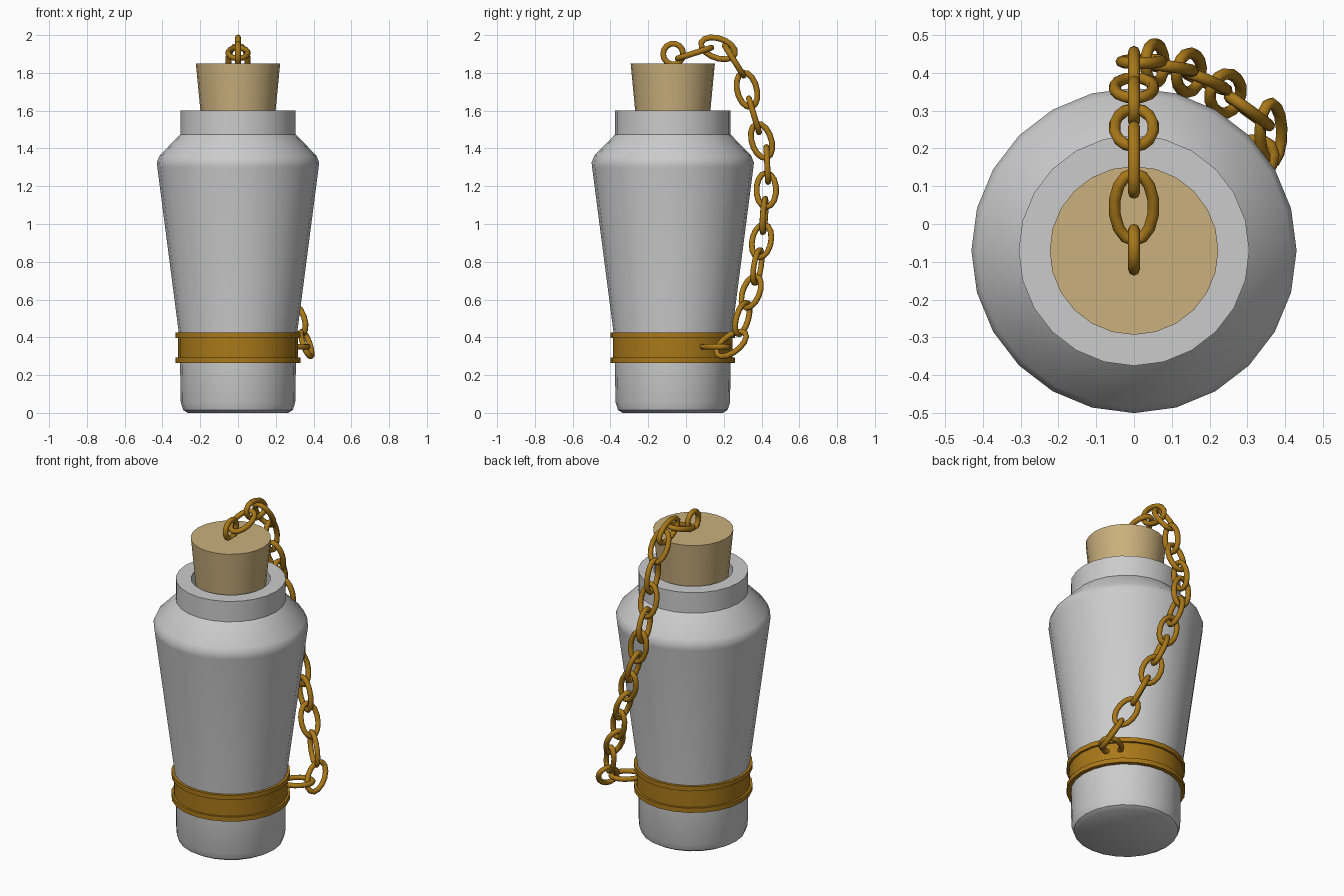
import bpy, bmesh, math
from mathutils import Vector, Matrix

if "Cube" in bpy.data.objects:
    bpy.data.objects.remove(bpy.data.objects["Cube"])

CY = -0.07      # bottle axis sits slightly forward, the chain hangs behind
SIDES = 24


def material(name, rgb):
    m = bpy.data.materials.new(name)
    m.diffuse_color = (*rgb, 1)
    m.use_nodes = True
    m.node_tree.nodes["Principled BSDF"].inputs["Base Color"].default_value = m.diffuse_color
    return m


gold = material("aged_brass", (0.40, 0.19, 0.01))
tan = material("cork", (0.59, 0.435, 0.205))


def finish(name, bm, mat=None, angle=35):
    bmesh.ops.recalc_face_normals(bm, faces=bm.faces)
    me = bpy.data.meshes.new(name)
    bm.to_mesh(me)
    bm.free()
    ob = bpy.data.objects.new(name, me)
    bpy.context.collection.objects.link(ob)
    if mat:
        me.materials.append(mat)
    bpy.ops.object.select_all(action='DESELECT')
    ob.select_set(True)
    bpy.context.view_layer.objects.active = ob
    bpy.ops.object.shade_smooth_by_angle(angle=math.radians(angle))
    return ob


def lathe(name, profile, mat=None, closed=False, angle=35):
    """Revolve (radius, z) points; cap both ends, or join them if closed."""
    bm = bmesh.new()
    rings = []
    for r, z in profile:
        rings.append([bm.verts.new((r * math.cos(math.tau * i / SIDES),
                                    CY + r * math.sin(math.tau * i / SIDES), z))
                      for i in range(SIDES)])
    pairs = list(zip(rings, rings[1:]))
    if closed:
        pairs.append((rings[-1], rings[0]))
    for a, b in pairs:
        for i in range(SIDES):
            j = (i + 1) % SIDES
            bm.faces.new((a[i], a[j], b[j], b[i]))
    if not closed:
        bm.faces.new(rings[0])
        bm.faces.new(rings[-1])
    return finish(name, bm, mat, angle)


def link(name, center, axis, normal, half_len=0.094, half_wid=0.052, wire=0.0155):
    """Oval ring, long along axis, lying in the plane square to normal."""
    u = Vector(axis).normalized()
    n = Vector(normal)
    n = (n - u * n.dot(u)).normalized()
    v = n.cross(u)
    bm = bmesh.new()
    seg, sub = 14, 8
    grid = []
    for i in range(seg):
        t = math.tau * i / seg
        c, s = math.cos(t), math.sin(t)
        mid = u * (half_len * c) + v * (half_wid * s)
        out = (u * (c / half_len) + v * (s / half_wid)).normalized()
        grid.append([bm.verts.new(Vector(center) + mid
                     + out * (wire * math.cos(math.tau * k / sub))
                     + n * (wire * math.sin(math.tau * k / sub))) for k in range(sub)])
    for i in range(seg):
        a, b = grid[i], grid[(i + 1) % seg]
        for k in range(sub):
            m = (k + 1) % sub
            bm.faces.new((a[k], b[k], b[m], a[m]))
    return finish(name, bm, gold, 60)


# Bottle body with rounded foot, shoulder, neck and a recessed mouth
lathe("bottle", [(0.265, 0.0), (0.29, 0.015), (0.303, 0.055), (0.307, 0.27), (0.313, 0.42),
                 (0.427, 1.30), (0.43, 1.325), (0.415, 1.362), (0.305, 1.475),
                 (0.305, 1.60), (0.22, 1.60), (0.22, 1.40)], angle=38)

# Tapered cork stopper
lathe("cork_stopper", [(0.18, 1.40), (0.223, 1.85)], tan)

# Metal band with two raised rims
lathe("band", [(0.29, 0.265), (0.33, 0.265), (0.33, 0.293), (0.317, 0.293), (0.317, 0.397),
               (0.33, 0.397), (0.33, 0.425), (0.29, 0.425)], gold, closed=True)

# Staple in the cork and eye ring on the band
link("cork_staple", (0, -0.068, 1.90), (0, 1, 0), (1, 0, 0), 0.053, 0.055)
link("band_eye", (0.295, 0.155, 0.35), (0.78, 0.62, 0), (0, 0, 1), 0.085, 0.055)

# Chain: link centre, long direction; planes alternate from link to link
chain = [
    ((0, 0.045, 1.905), (0, 0.19, 0.06)),
    ((0, 0.17, 1.93), (0, 0.20, -0.07)),
    ((0, 0.255, 1.865), (0, 0.10, -0.16)),
    ((0, 0.323, 1.71), (0, 0.05, -0.20)),
    ((0, 0.36, 1.575), (0, 0.06, -0.20)),
    ((0, 0.40, 1.44), (0, 0.06, -0.20)),
    ((0.02, 0.43, 1.315), (0.03, 0.01, -0.20)),
    ((0.055, 0.425, 1.18), (0.055, 0, -0.20)),
    ((0.10, 0.413, 1.045), (0.065, -0.015, -0.20)),
    ((0.145, 0.40, 0.91), (0.07, -0.03, -0.20)),
    ((0.19, 0.378, 0.775), (0.075, -0.04, -0.20)),
    ((0.242, 0.345, 0.64), (0.08, -0.06, -0.20)),
    ((0.305, 0.298, 0.50), (0.09, -0.07, -0.19)),
    ((0.362, 0.24, 0.365), (0.02, -0.14, -0.11)),
]
for i, (pos, axis) in enumerate(chain):
    turn = -math.radians(max(0, i - 7) * 7)
    side = Vector((math.cos(turn), math.sin(turn), 0))
    u = Vector(axis).normalized()
    side = side - u * side.dot(u)
    link(f"chain_link_{i + 1}", pos, axis, side if i % 2 else u.cross(side))
